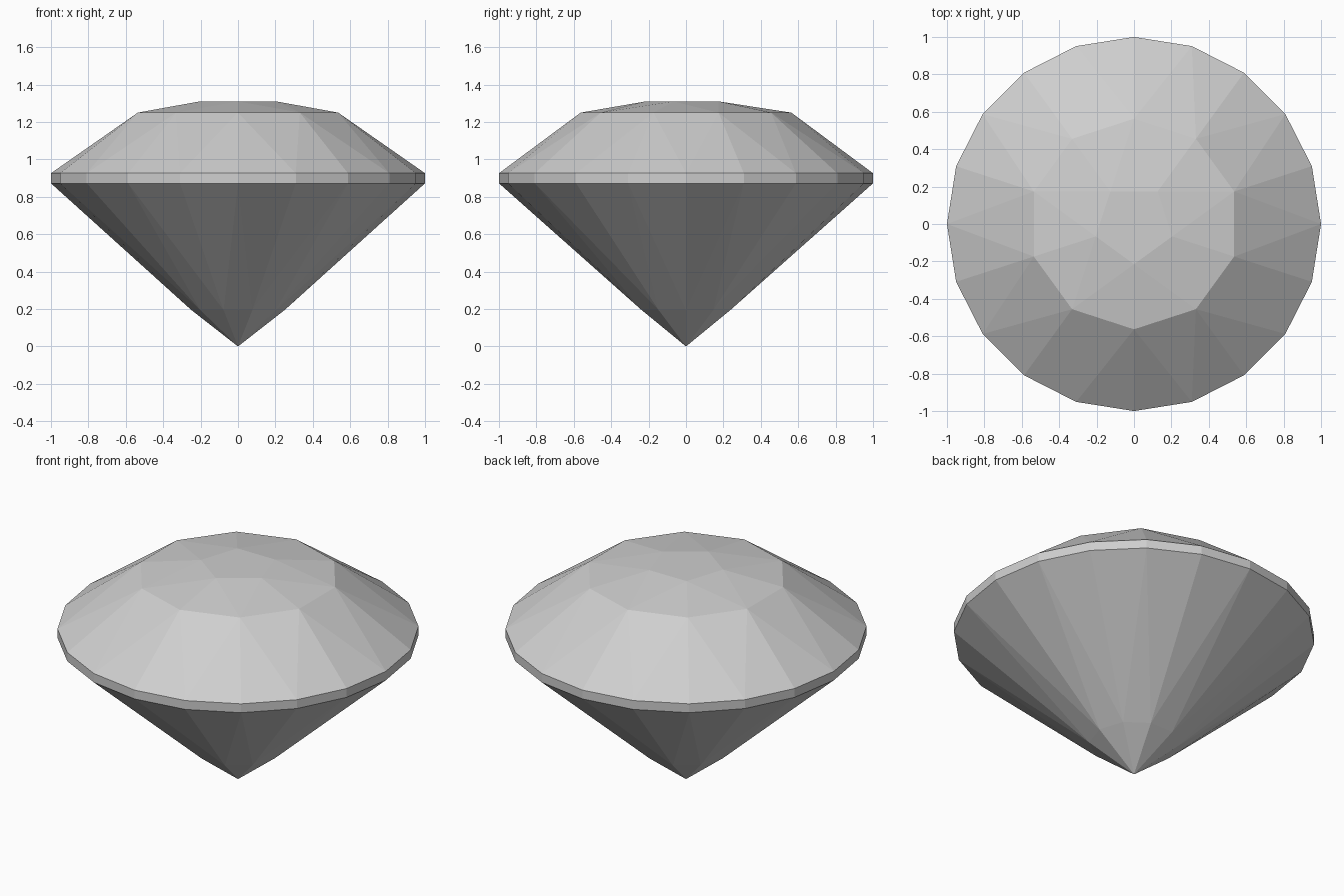
import bpy, bmesh
from math import radians, cos, sin, tau

cube = bpy.data.objects.get("Cube")
if cube:
    bpy.data.objects.remove(cube, do_unlink=True)

grey = bpy.data.materials.new("gem_grey")
grey.use_nodes = True
colour = (0.62, 0.62, 0.62, 1)
grey.diffuse_color = colour
grey.node_tree.nodes["Principled BSDF"].inputs["Base Color"].default_value = colour

bm = bmesh.new()


def ring(count, radius, z, start=-90):
    a = radians(start)
    return [bm.verts.new((radius * cos(a + tau * i / count),
                          radius * sin(a + tau * i / count), z))
            for i in range(count)]


def facet_band(inner, outer):
    """Triangular facets from a ring to one with twice as many points."""
    n, m = len(inner), len(outer)
    for i, v in enumerate(inner):
        mid = outer[2 * i]
        after = outer[(2 * i + 1) % m]
        bm.faces.new((v, outer[2 * i - 1], mid))
        bm.faces.new((v, mid, after))
        bm.faces.new((v, after, inner[(i + 1) % n]))


# Table and crown
table = ring(5, 0.215, 1.31)
crown = ring(10, 0.563, 1.25)
girdle_top = ring(20, 1, 0.926)
bm.faces.new(table)
facet_band(table, crown)
facet_band(crown, girdle_top)

# Girdle
girdle_low = ring(20, 1, 0.872)
for i in range(20):
    bm.faces.new((girdle_low[i - 1], girdle_low[i], girdle_top[i], girdle_top[i - 1]))

# Pavilion and pointed tip
pavilion = ring(10, 0.25, 0.195, start=-72)
facet_band(pavilion, girdle_low[1:] + girdle_low[:1])
tip = bm.verts.new((0, 0, 0))
for i in range(10):
    bm.faces.new((tip, pavilion[i], pavilion[i - 1]))

bmesh.ops.recalc_face_normals(bm, faces=bm.faces)
mesh = bpy.data.meshes.new("cut_gem")
bm.to_mesh(mesh)
bm.free()
mesh.materials.append(grey)
gem = bpy.data.objects.new("cut_gem", mesh)
bpy.context.collection.objects.link(gem)
